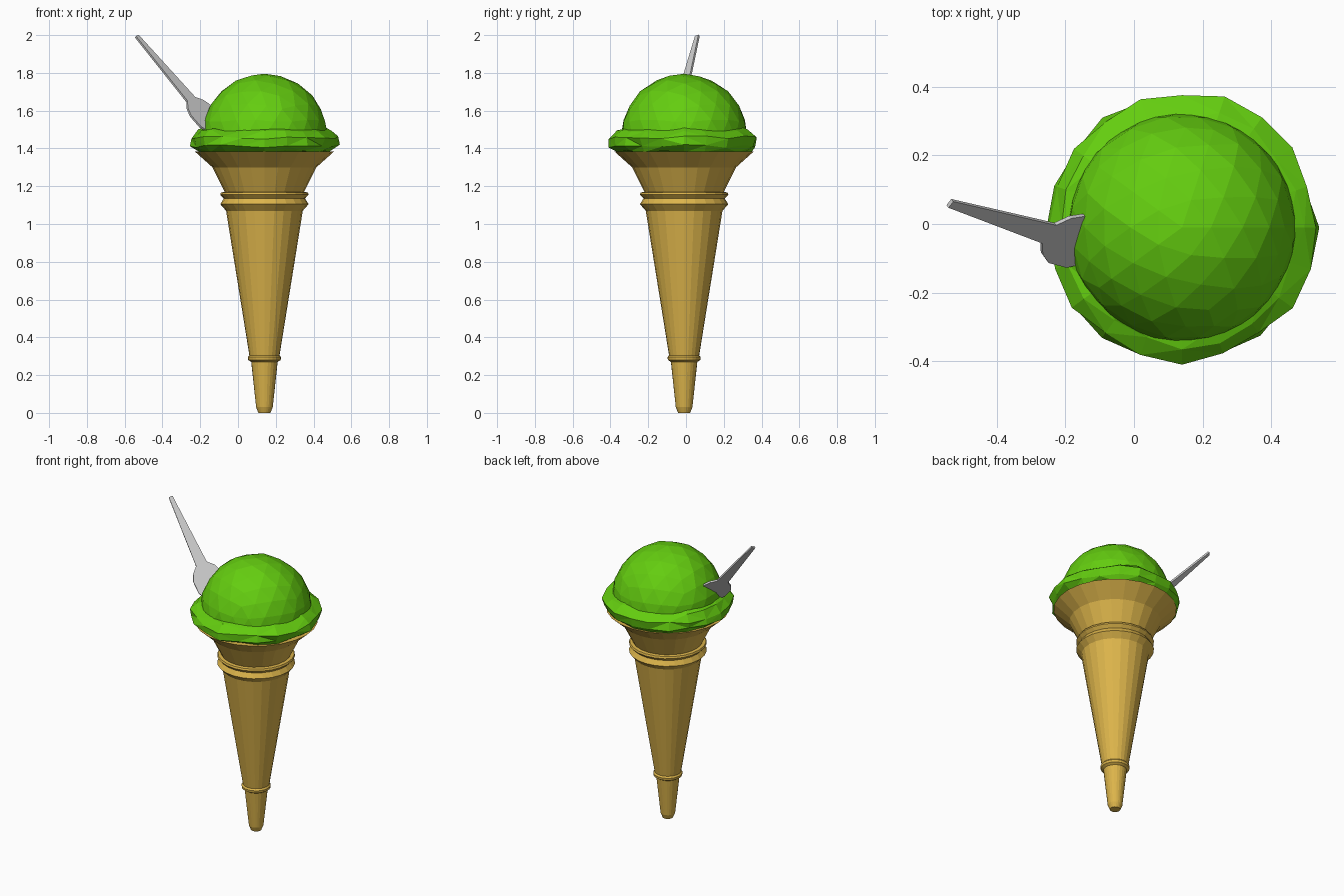
import bpy, bmesh, math, random
from mathutils import Vector

if "Cube" in bpy.data.objects:
    bpy.data.objects.remove(bpy.data.objects["Cube"])

random.seed(4)
CX, CY = 0.14, -0.01


def material(name, rgb):
    m = bpy.data.materials.new(name)
    m.diffuse_color = (*rgb, 1)
    m.use_nodes = True
    m.node_tree.nodes["Principled BSDF"].inputs["Base Color"].default_value = m.diffuse_color
    return m


def finish(name, bm, mat=None):
    bmesh.ops.recalc_face_normals(bm, faces=bm.faces)
    me = bpy.data.meshes.new(name)
    bm.to_mesh(me)
    bm.free()
    ob = bpy.data.objects.new(name, me)
    bpy.context.collection.objects.link(ob)
    if mat:
        me.materials.append(mat)
    return ob


def lathe(name, profile, n, mat, jr=0.0, jz=0.0, cap=False):
    """Revolve (radius, z) points around the cone axis, with optional wobble."""
    bm = bmesh.new()
    rings = []
    for r, z in profile:
        ring = []
        for i in range(n):
            a = 2 * math.pi * i / n
            rr = r + random.uniform(-jr, jr)
            zz = z + random.uniform(-jz, jz)
            ring.append(bm.verts.new((CX + rr * math.cos(a), CY + rr * math.sin(a), zz)))
        rings.append(ring)
    for a, b in zip(rings, rings[1:]):
        for i in range(n):
            j = (i + 1) % n
            bm.faces.new((a[i], a[j], b[j], b[i]))
    if cap:
        bm.faces.new(rings[0])
        bm.faces.new(rings[-1])
    return finish(name, bm, mat)


wafer = material("wafer", (0.72, 0.46, 0.07))
mint = material("green_ice", (0.127, 0.61, 0.005))

# Cone with its raised bands and flared rim
lathe("cone", [(0.032, 0), (0.044, 0.03), (0.07, 0.27), (0.086, 0.28), (0.088, 0.295),
               (0.08, 0.305), (0.203, 1.07), (0.234, 1.105), (0.215, 1.135), (0.234, 1.155),
               (0.23, 1.167), (0.21, 1.17), (0.275, 1.30), (0.37, 1.385)], 24, wafer, cap=True)

# Faceted scoop, cut off inside the skirt
bm = bmesh.new()
bmesh.ops.create_icosphere(bm, subdivisions=3, radius=0.337)
for v in bm.verts:
    v.co *= 1 + random.uniform(-0.012, 0.006)
    v.co += Vector((CX, CY, 1.458))
bmesh.ops.bisect_plane(bm, geom=bm.verts[:] + bm.edges[:] + bm.faces[:],
                       plane_co=(0, 0, 1.40), plane_no=(0, 0, 1), clear_inner=True)
finish("scoop", bm, mint)

# Lumpy skirt of ice cream around the rim
skirt = lathe("scoop_skirt", [(0.30, 1.515), (0.345, 1.495), (0.388, 1.458), (0.386, 1.412),
                              (0.345, 1.382), (0.27, 1.382)], 20, mint, jr=0.014, jz=0.009)
bm = bmesh.new()
bm.from_mesh(skirt.data)
bmesh.ops.triangulate(bm, faces=bm.faces)
bm.to_mesh(skirt.data)
bm.free()

# Flat spoon: outline stations (distance along, half width), given a thin body
tip = Vector((-0.536, 0.06, 1.995))
along = Vector((0.298, -0.09, -0.35)).normalized()
side = Vector((0.6, 0.75, 0.28))
side = (side - along * side.dot(along)).normalized()
normal = along.cross(side)
stations = [(0, 0.012), (0.45, 0.035), (0.485, 0.07), (0.53, 0.09),
            (0.61, 0.088), (0.66, 0.06), (0.68, 0.03)]
bm = bmesh.new()
rings = []
for d, w in stations:
    c = tip + along * d
    rings.append([bm.verts.new(c + side * (w * s) + normal * (0.006 * t))
                  for s, t in ((-1, -1), (1, -1), (1, 1), (-1, 1))])
for a, b in zip(rings, rings[1:]):
    for i in range(4):
        j = (i + 1) % 4
        bm.faces.new((a[i], a[j], b[j], b[i]))
bm.faces.new(rings[0])
bm.faces.new(rings[-1])
finish("spoon", bm)
